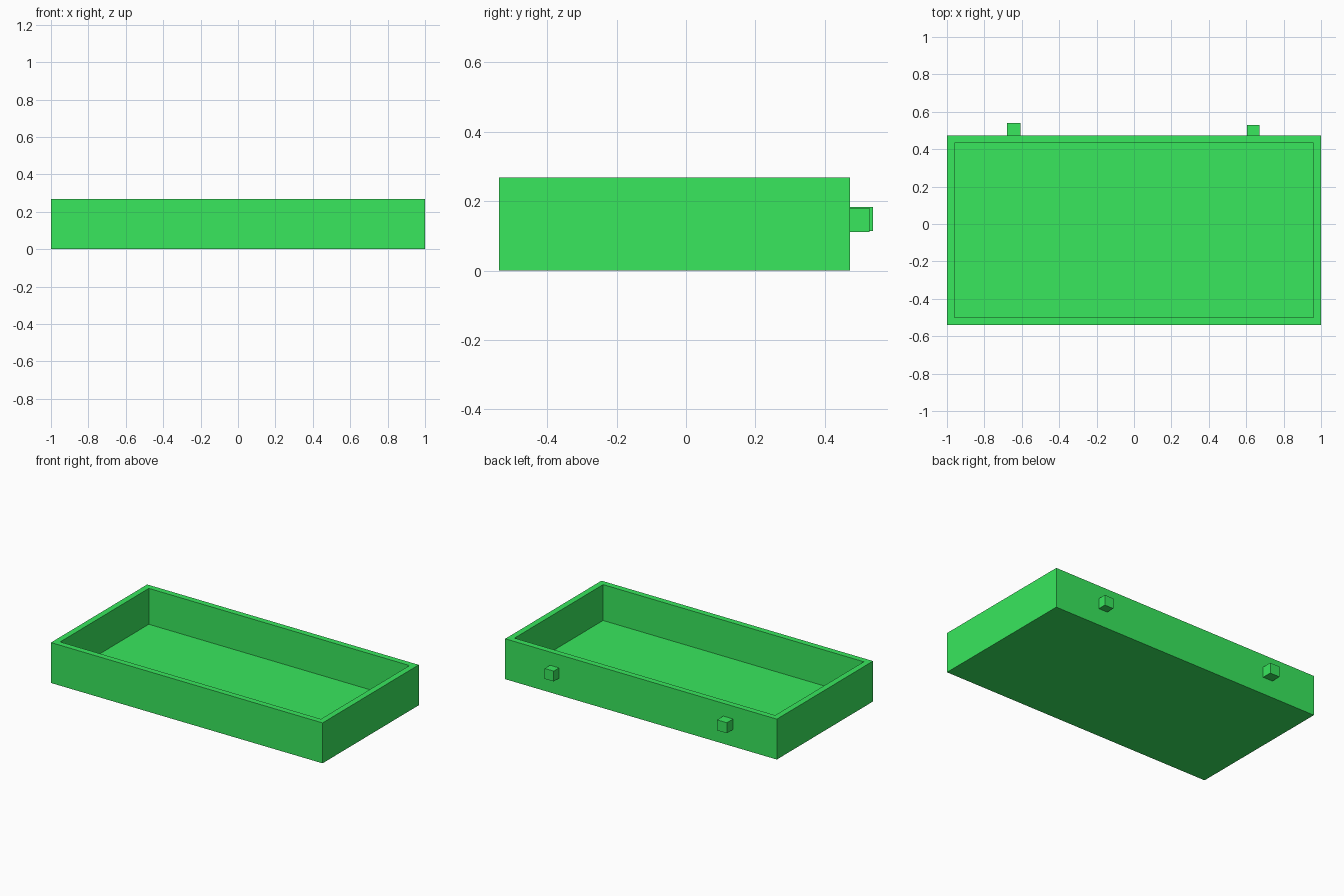
import bpy, bmesh
from mathutils import Vector

if "Cube" in bpy.data.objects:
    bpy.data.objects.remove(bpy.data.objects["Cube"], do_unlink=True)

green = bpy.data.materials.new("bright_green")
green.use_nodes = True
colour = (0.04, 0.8, 0.11, 1)
green.diffuse_color = colour
green.node_tree.nodes["Principled BSDF"].inputs["Base Color"].default_value = colour


def box(name, low, high, shape=None):
    """Box between two corners, optionally reshaped in bmesh."""
    low, high = Vector(low), Vector(high)
    bm = bmesh.new()
    bmesh.ops.create_cube(bm, size=1)
    bmesh.ops.scale(bm, vec=high - low, verts=bm.verts)
    bmesh.ops.translate(bm, vec=(low + high) / 2, verts=bm.verts)
    if shape:
        shape(bm)
    mesh = bpy.data.meshes.new(name)
    bm.to_mesh(mesh)
    bm.free()
    mesh.materials.append(green)
    obj = bpy.data.objects.new(name, mesh)
    bpy.context.collection.objects.link(obj)


# Hollow: inset the top for the rim, then sink the inner face to the floor
def hollow(bm):
    top = max(bm.faces, key=lambda f: f.calc_center_median().z)
    bmesh.ops.inset_individual(bm, faces=[top], thickness=0.04, use_even_offset=True)
    floor = bmesh.ops.extrude_discrete_faces(bm, faces=[top])["faces"][0]
    for vert in floor.verts:
        vert.co.z = 0.03


# Open tray
box("tray", (-1, -0.539, 0), (1, 0.473, 0.269), hollow)

# Two square pegs on the back wall
box("right_back_peg", (-0.678, 0.46, 0.114), (-0.606, 0.539, 0.184))
box("left_back_peg", (0.604, 0.46, 0.112), (0.67, 0.529, 0.181))
